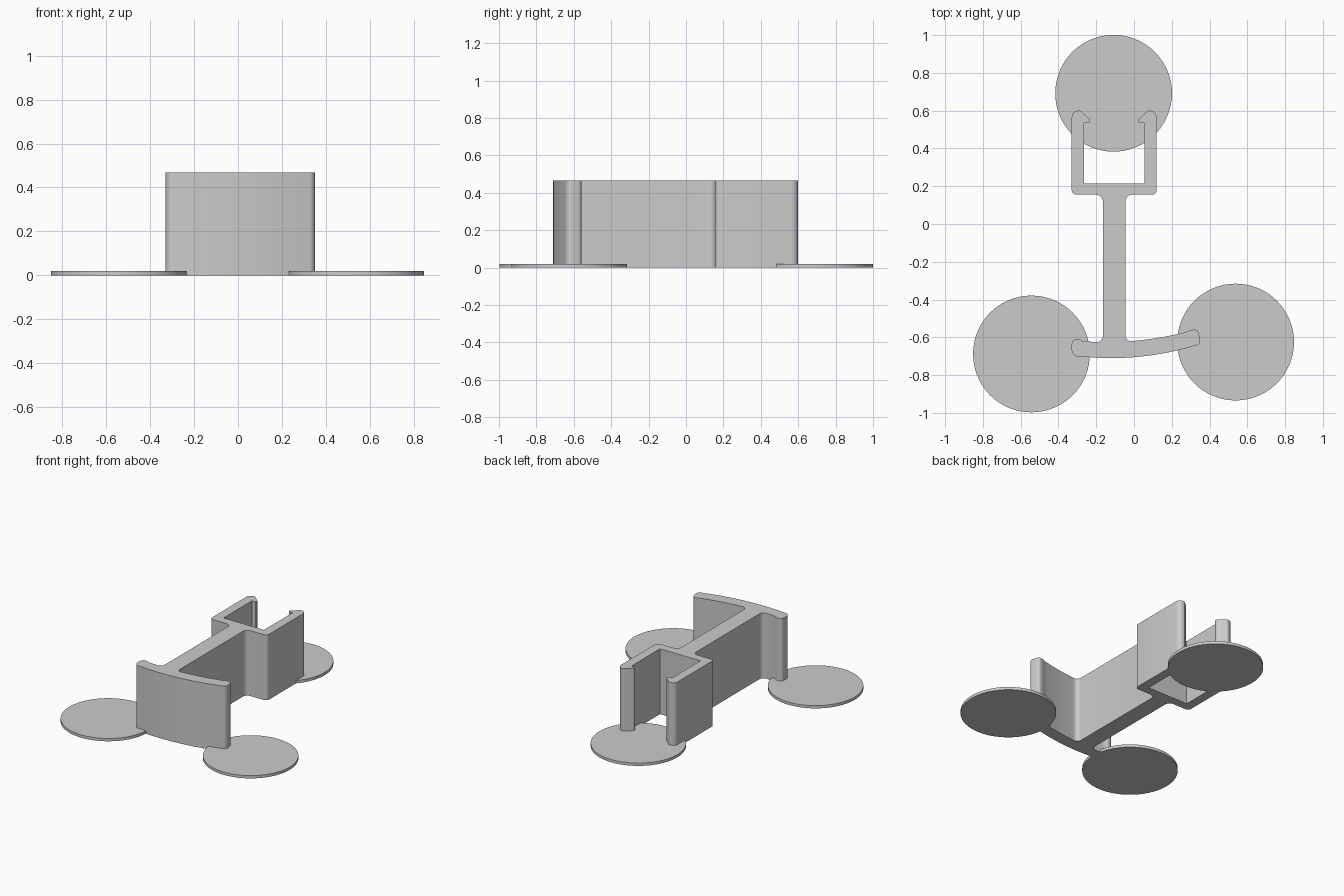
import bpy, bmesh, math
from mathutils import Vector

if "Cube" in bpy.data.objects:
    bpy.data.objects.remove(bpy.data.objects["Cube"], do_unlink=True)

grey = bpy.data.materials.new("plain grey")
grey.use_nodes = True
grey.diffuse_color = (0.6, 0.6, 0.6, 1)
grey.node_tree.nodes["Principled BSDF"].inputs["Base Color"].default_value = grey.diffuse_color

HEIGHT = 0.467
PAD_HEIGHT = 0.02
AXIS_X = -0.105     # symmetry line of the stem and clip


def fillet(corners, steps=6):
    """Turn (x, y, radius) corners into a rounded outline."""
    outline = []
    for i, (x, y, r) in enumerate(corners):
        p = Vector((x, y, 0))
        if r == 0:
            outline.append(p)
            continue
        a = (Vector((*corners[i - 1][:2], 0)) - p).normalized()
        b = (Vector((*corners[(i + 1) % len(corners)][:2], 0)) - p).normalized()
        half = a.angle(b) / 2
        centre = p + (a + b).normalized() * r / math.sin(half)
        reach = r / math.tan(half)
        start = (p + a * reach - centre).normalized()
        end = (p + b * reach - centre).normalized()
        outline += [centre + r * start.slerp(end, k / steps) for k in range(steps + 1)]
    return outline


def extrude_outline(name, outline, height):
    bm = bmesh.new()
    face = bm.faces.new([bm.verts.new(p) for p in outline])
    top = bmesh.ops.extrude_face_region(bm, geom=[face], use_keep_orig=True)["geom"]
    bmesh.ops.translate(bm, vec=(0, 0, height),
                        verts=[g for g in top if isinstance(g, bmesh.types.BMVert)])
    bmesh.ops.recalc_face_normals(bm, faces=bm.faces)
    mesh = bpy.data.meshes.new(name)
    bm.to_mesh(mesh)
    bm.free()
    mesh.materials.append(grey)
    obj = bpy.data.objects.new(name, mesh)
    bpy.context.collection.objects.link(obj)
    bpy.ops.object.select_all(action="DESELECT")
    obj.select_set(True)
    bpy.context.view_layer.objects.active = obj
    bpy.ops.object.shade_smooth_by_angle(angle=math.radians(30))


def bar_inner(x):
    return -0.625 + 0.29 * (x + 0.15) ** 2


def bar_outer(x):
    return -0.71 + 0.335 * (x + 0.12) ** 2


def samples(curve, x0, x1, count):
    xs = [x0 + (x1 - x0) * k / (count - 1) for k in range(count)]
    return [(x, curve(x), 0) for x in xs]


# Left half of the stem and hooked clip, from the bar up to the clip floor
left_half = [
    (-0.165, bar_inner(-0.165), 0.03),
    (-0.165, 0.155, 0.035),
    (-0.33, 0.155, 0.025),
    (-0.33, 0.6, 0.036),
    (-0.285, 0.6, 0.015),
    (-0.234, 0.555, 0.007),
    (-0.234, 0.536, 0.005),
    (-0.265, 0.536, 0),
    (-0.265, 0.215, 0),
]
right_half = [(2 * AXIS_X - x, y, r) for x, y, r in reversed(left_half)]

# Curved front bar with slightly swollen round ends
right_end = [(0.3, -0.562, 0.02), (0.337, -0.556, 0.022), (0.357, -0.637, 0.03)]
left_end = [(-0.33, -0.702, 0.036), (-0.33, -0.609, 0.028), (-0.29, -0.609, 0.02)]
corners = (left_half + right_half
           + samples(bar_inner, 0.02, 0.27, 12) + right_end
           + samples(bar_outer, 0.31, -0.28, 24) + left_end
           + samples(bar_inner, -0.27, -0.22, 3))
extrude_outline("clip_body", fillet(corners), HEIGHT)

# Thin round pads under the three ends
for name, x, y in (("back_pad", -0.108, 0.692),
                   ("right_front_pad", -0.543, -0.688),
                   ("left_front_pad", 0.538, -0.625)):
    circle = [Vector((x + 0.309 * math.cos(a), y + 0.309 * math.sin(a), 0))
              for a in (math.tau * k / 72 for k in range(72))]
    extrude_outline(name, circle, PAD_HEIGHT)
